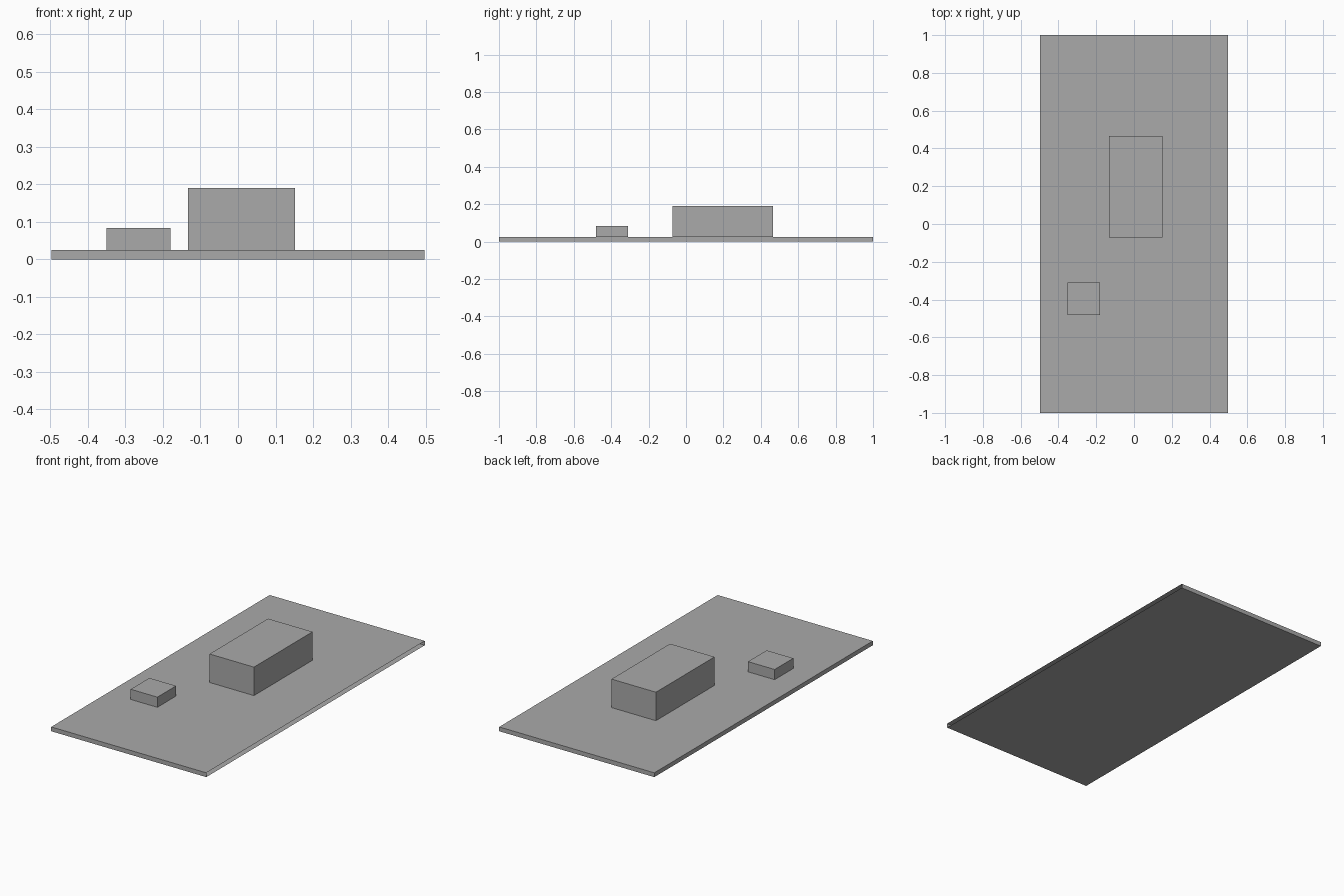
import bpy
import bmesh
from mathutils import Matrix, Vector

cube = bpy.data.objects.get("Cube")
if cube:
    bpy.data.objects.remove(cube, do_unlink=True)

# Single plain grey finish
grey = bpy.data.materials.new("plain_grey")
grey.use_nodes = True
colour = (0.4, 0.4, 0.4, 1)
grey.diffuse_color = colour
grey.node_tree.nodes["Principled BSDF"].inputs["Base Color"].default_value = colour


def box(name, low, high, open_side=None):
    """Flat-sided box between two corners, optionally without one side."""
    low, high = Vector(low), Vector(high)
    bm = bmesh.new()
    bmesh.ops.create_cube(bm, size=1)
    bmesh.ops.transform(bm, verts=bm.verts, matrix=Matrix.Translation((low + high) / 2)
                        @ Matrix.Diagonal((*(high - low), 1)))
    if open_side:
        bm.normal_update()
        gone = [f for f in bm.faces if f.normal.dot(Vector(open_side)) > 0.9]
        bmesh.ops.delete(bm, geom=gone, context='FACES_ONLY')
    mesh = bpy.data.meshes.new(name)
    bm.to_mesh(mesh)
    bm.free()
    mesh.materials.append(grey)
    obj = bpy.data.objects.new(name, mesh)
    bpy.context.collection.objects.link(obj)
    return obj


# Thin hollow base slab, open along its left edge
TOP = 0.025
box("base_slab", (-0.497, -1, 0), (0.497, 1, TOP), open_side=(1, 0, 0))

# Blocks standing on the slab
box("large_block", (-0.133, -0.071, TOP), (0.152, 0.465, 0.19))
box("small_block", (-0.351, -0.481, TOP), (-0.18, -0.31, 0.084))
